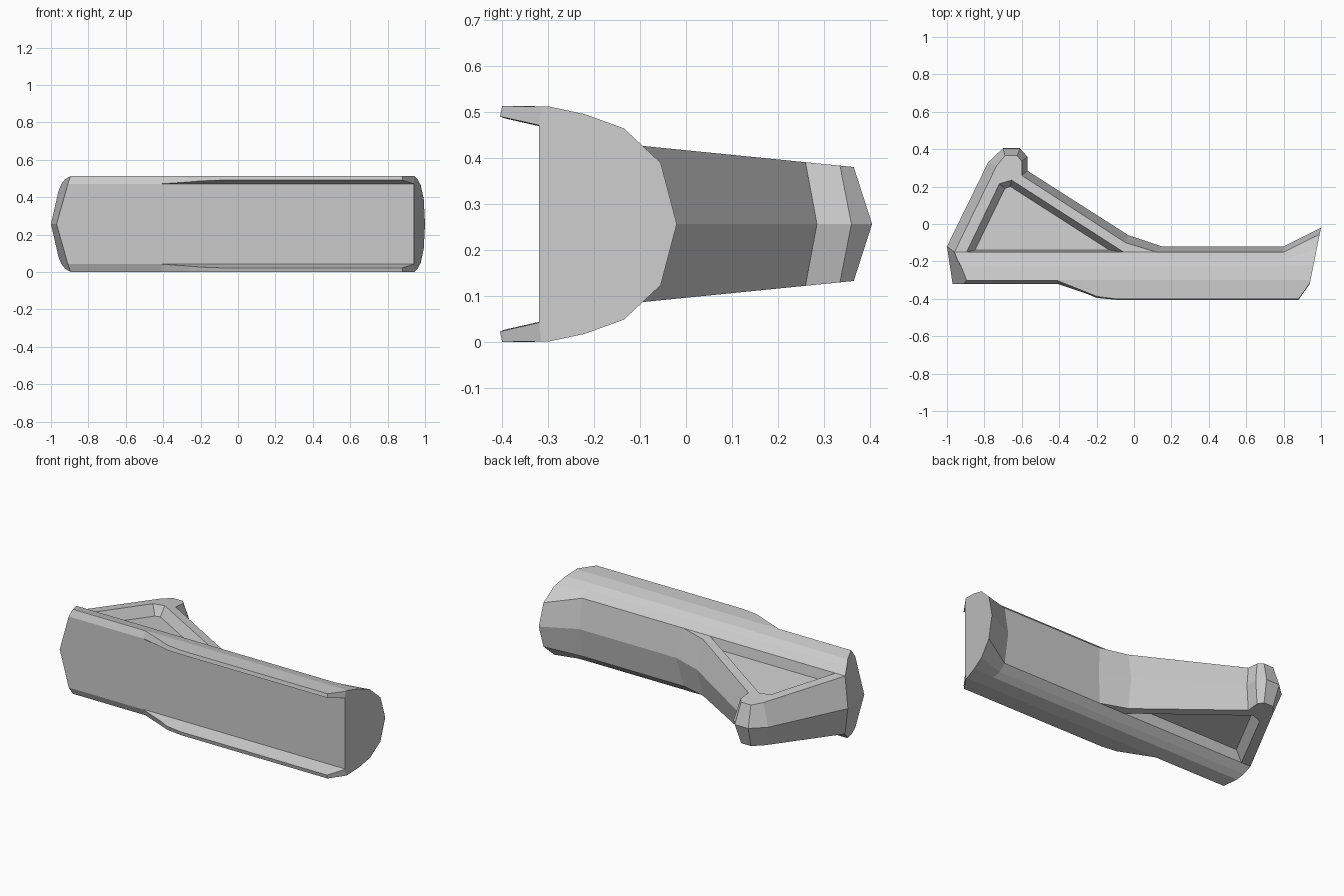
import bpy, bmesh

if "Cube" in bpy.data.objects:
    bpy.data.objects.remove(bpy.data.objects["Cube"])

MID = 0.2565  # height of the mirror plane


def make_object(name, rings, closed_caps=True, halves=False):
    """Skin equal-length closed rings of points and cap both ends."""
    bm = bmesh.new()
    vs = [[bm.verts.new(p) for p in r] for r in rings]
    n = len(vs[0])
    for a, b in zip(vs, vs[1:]):
        for i in range(n):
            j = (i + 1) % n
            bm.faces.new((a[i], a[j], b[j], b[i]))
    for r in (vs[0], vs[-1]):
        if halves:  # split cap along the mirror plane
            bm.faces.new(r[:n // 2 + 1])
            bm.faces.new(r[n // 2:] + r[:1])
        else:
            bm.faces.new(r)
    bmesh.ops.remove_doubles(bm, verts=bm.verts, dist=0.0005)
    bmesh.ops.recalc_face_normals(bm, faces=bm.faces)
    me = bpy.data.meshes.new(name)
    bm.to_mesh(me)
    bm.free()
    ob = bpy.data.objects.new(name, me)
    bpy.context.collection.objects.link(ob)
    return ob


# --- Body: half profiles (y, height from mid plane), mirrored, lofted along x
BACK = [(-.30, .256), (-.225, .239), (-.19, .213), (-.15, .1755), (-.12, 0)]


def station(xs, lip_in, lip_tip, back=BACK):
    half = [(-.32, 0), (-.32, .213), lip_in, lip_tip] + back
    pts = [(x, y, h) for x, (y, h) in zip(xs, half)]
    return ([(x, y, MID + h) for x, y, h in pts]
            + [(x, y, MID - h) for x, y, h in pts[-2:0:-1]])


flat_in, flat_tip = (-.32, .215), (-.302, .2555)
end_back = [(-.30, .256), (-.22, .239), (-.135, .208), (-.055, .133), (-.02, 0)]
end_half = [-.32, -.32, -.32, -.315] + [p[0] for p in end_back]
body = make_object("body", [
    station([-.97, -.91, -.91, -.895, -.895, -.925, -.945, -.96, -1], flat_in, flat_tip),
    station([-.41] * 9, flat_in, flat_tip),
    station([-.26] * 9, (-.37, .225), (-.362, .2565)),
    station([-.2] * 9, (-.395, .230), (-.387, .2565)),
    station([-.1] * 9, (-.405, .234), (-.4, .2565)),
    station([.88, .88, .88, .88, .86, .82, .8, .8, .8], (-.405, .234), (-.4, .2565)),
    station([.94 + (y + .32) * .2 for y in end_half], (-.32, .215), (-.315, .2555), end_back),
], halves=True)


# --- Triangular brace: ridged outline whose sides taper toward the tip
def half_width(y):
    return .17 - (y + .095) * .1


ridge = [(.15, -.12), (-.03, -.06), (-.57, .285), (-.57, .36), (-.61, .405),
         (-.70, .405), (-.78, .33), (-1, -.12), (-.9, -.25), (.1, -.25)]
side = [(.12, -.15), (-.045, -.1), (-.6, .26), (-.6, .335), (-.625, .365),
        (-.69, .365), (-.735, .31), (-.96, -.15), (-.88, -.25), (.1, -.25)]
brace = make_object("brace", [
    [(x, y, MID - half_width(y)) for x, y in side],
    [(x, y, MID) for x, y in ridge],
    [(x, y, MID + half_width(y)) for x, y in side],
])

# --- Triangular recess cut into both sides of the brace
opening = [(-.90, -.16), (-.72, .215), (-.655, .235), (-.04, -.16)]
floor = [(-.86, -.16), (-.69, .19), (-.66, .2), (-.10, -.16)]
DEPTH = .06
bpy.context.view_layer.objects.active = brace
for s in (1, -1):
    low, high = [], []
    for (ox, oy), (fx, fy) in zip(opening, floor):
        low.append((fx, fy, MID + s * (half_width(fy) - DEPTH)))
        top = half_width(oy)
        base = half_width(fy) - DEPTH
        k = 1.4  # extend past the surface
        high.append((fx + (ox - fx) * k, fy + (oy - fy) * k,
                     MID + s * (base + (top - base) * k)))
    cutter = make_object("recess_cutter", [low, high])
    cutter.hide_render = True
    mod = brace.modifiers.new("recess", 'BOOLEAN')
    mod.operation = 'DIFFERENCE'
    mod.solver = 'EXACT'
    mod.object = cutter
    bpy.ops.object.modifier_apply(modifier=mod.name)
    bpy.data.objects.remove(cutter)
